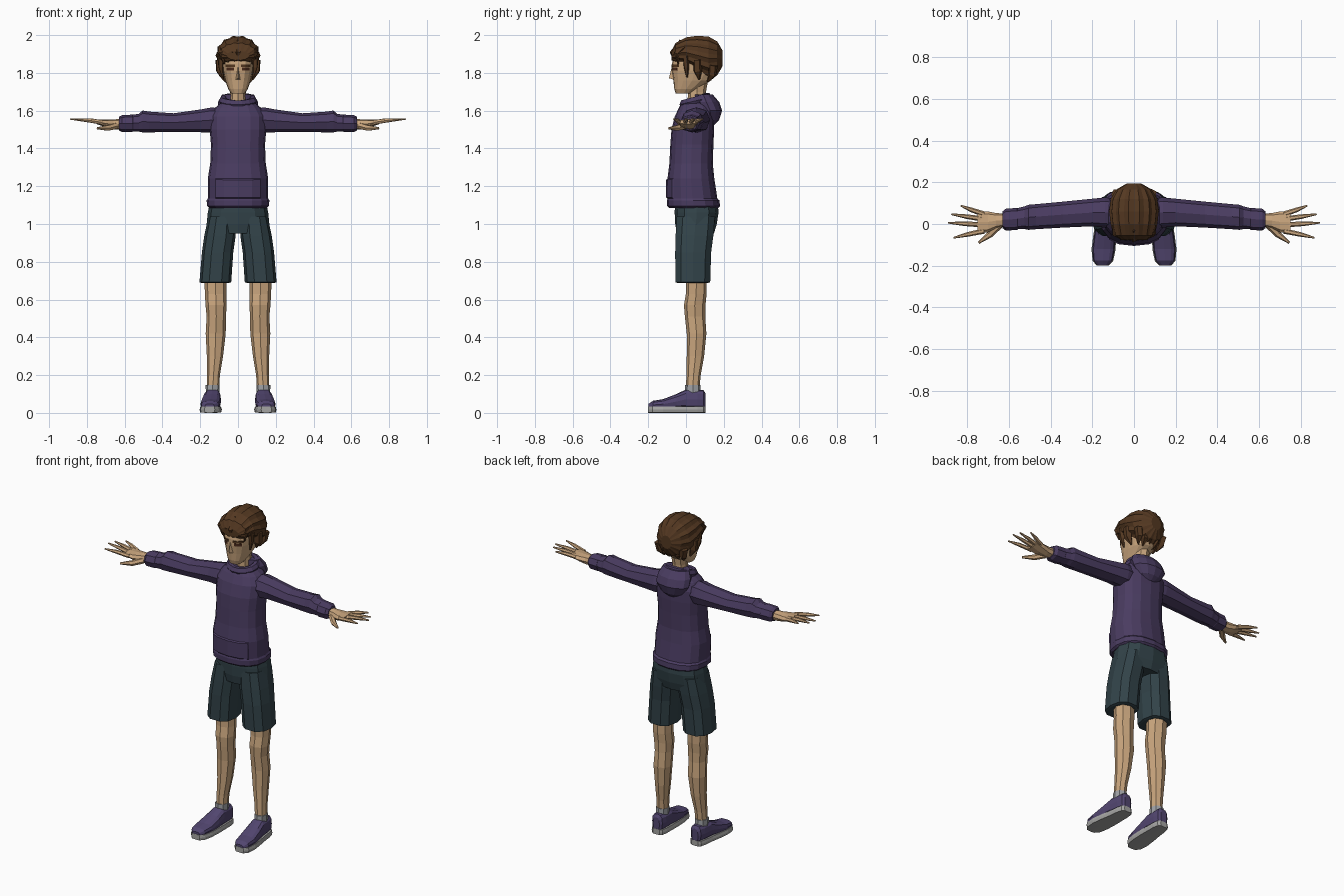
import bpy, bmesh, math
from mathutils import Vector
from mathutils.bvhtree import BVHTree


def paint(name, r, g, b):
    m = bpy.data.materials.new(name)
    m.diffuse_color = [(c / 255 / 12.92 if c < 10 else ((c / 255 + .055) / 1.055) ** 2.4) for c in (r, g, b)] + [1]
    return m


SKIN = paint("skin", 202, 166, 126)
HOODIE = paint("purple cloth", 74, 60, 97)
SHORTS = paint("slate cloth", 50, 67, 73)
HAIR = paint("brown hair", 84, 56, 33)
SHOE = paint("shoe purple", 82, 70, 112)
SOLE = paint("sole grey", 165, 165, 163)
SOCK = paint("sock grey", 160, 162, 166)
EYE = paint("eye brown", 74, 42, 28)


def finish(bm, name, mat, mirror=False):
    bmesh.ops.recalc_face_normals(bm, faces=bm.faces)
    me = bpy.data.meshes.new(name)
    bm.to_mesh(me)
    bm.free()
    me.materials.append(mat)
    ob = bpy.data.objects.new(name, me)
    bpy.context.collection.objects.link(ob)
    if mirror:
        ob.modifiers.new("mirror", 'MIRROR').use_mirror_merge = False
    return ob


def skin_rings(bm, rings):
    rows = [[bm.verts.new(p) for p in ring] for ring in rings]
    n = len(rows[0])
    for a, b in zip(rows, rows[1:]):
        for i in range(n):
            bm.faces.new((a[i], a[(i + 1) % n], b[(i + 1) % n], b[i]))
    bm.faces.new(rows[0])
    bm.faces.new(rows[-1][::-1])


def loft(axis, rings, n=10, e=2.0, ridge=1.0):
    """Rings are (position on axis, two centres, two radii); e squares the section."""
    bm = bmesh.new()
    out = []
    for p, c1, c2, r1, r2 in rings:
        ring = []
        for i in range(n):
            t = 2 * math.pi * i / n
            k = ridge if i % 2 else 1.0
            c, s = math.cos(t), math.sin(t)
            u = c1 + k * r1 * math.copysign(abs(c) ** (2 / e), c)
            v = c2 + k * r2 * math.copysign(abs(s) ** (2 / e), s)
            ring.append({'x': (p, u, v), 'y': (u, p, v), 'z': (u, v, p)}[axis])
        out.append(ring)
    skin_rings(bm, out)
    return bm


def tube(name, pts, radii, mat, mirror=False, n=6):
    pts = [Vector(p) for p in pts]
    out = []
    for i, (p, r) in enumerate(zip(pts, radii)):
        d = pts[min(i + 1, len(pts) - 1)] - pts[max(i - 1, 0)]
        q = d.to_track_quat('Z', 'Y')
        out.append([p + q @ Vector((r * math.cos(2 * math.pi * k / n), r * math.sin(2 * math.pi * k / n), 0))
                    for k in range(n)])
    bm = bmesh.new()
    skin_rings(bm, out)
    return finish(bm, name, mat, mirror)


# Hoodie body with a raised front pocket
bm = loft('z', [(1.085, 0, .04, .152, .13), (1.095, 0, .04, .164, .14), (1.125, 0, .038, .166, .139),
                (1.135, 0, .034, .160, .132), (1.24, 0, .026, .160, .124), (1.32, 0, .027, .147, .115),
                (1.42, 0, .031, .143, .114), (1.50, 0, .036, .150, .113), (1.57, 0, .045, .150, .104),
                (1.615, 0, .05, .122, .088), (1.65, 0, .052, .08, .07)], n=16, e=2.4)
bm.normal_update()
pocket = [f for f in bm.faces if 1.14 < f.calc_center_median().z < 1.24
          and f.calc_center_median().y < -.05 and abs(f.calc_center_median().x) < .12]
bmesh.ops.recalc_face_normals(bm, faces=bm.faces)
bmesh.ops.inset_region(bm, faces=pocket, thickness=.006, depth=.007)
finish(bm, "hoodie_body", HOODIE)

# Hood pouch hanging behind, and the tilted collar roll
finish(loft('z', [(1.525, 0, .125, .035, .025), (1.55, 0, .13, .075, .045), (1.60, 0, .128, .108, .063),
                  (1.645, 0, .108, .106, .068), (1.685, 0, .092, .085, .05)], n=12), "hood", HOODIE)
bm = bmesh.new()
segs = 14
rows = []
for i in range(segs):
    t = 2 * math.pi * i / segs
    rows.append([bm.verts.new(((.08 + .021 * math.cos(a)) * math.cos(t),
                               .05 + (.066 + .021 * math.cos(a)) * math.sin(t),
                               1.652 + .02 * math.sin(t) + .026 * math.sin(a)))
                 for a in [2 * math.pi * k / 6 for k in range(6)]])
for i in range(segs):
    a, b = rows[i], rows[(i + 1) % segs]
    for k in range(6):
        bm.faces.new((a[k], b[k], b[(k + 1) % 6], a[(k + 1) % 6]))
finish(bm, "collar", HOODIE)

# Sleeves and cuffs
finish(loft('x', [(.07, .05, 1.55, .07, .06), (.14, .055, 1.55, .072, .067), (.20, .055, 1.546, .066, .060),
                  (.34, .045, 1.537, .062, .049), (.47, .035, 1.54, .060, .055), (.505, .032, 1.543, .060, .058),
                  (.525, .03, 1.536, .054, .047), (.57, .024, 1.533, .049, .044)], n=8, e=2.3),
       "sleeves", HOODIE, True)
finish(loft('x', [(.55, .024, 1.533, .045, .040), (.56, .024, 1.533, .053, .046), (.615, .021, 1.532, .052, .044),
                  (.63, .02, 1.531, .040, .036)], n=8, e=2.3), "cuffs", HOODIE, True)

# Hands
finish(loft('x', [(.61, .02, 1.528, .030, .028), (.66, .016, 1.528, .036, .026), (.70, .010, 1.532, .050, .020),
                  (.75, .008, 1.541, .054, .012)], n=8, e=2.4), "palms", SKIN, True)
for name, y0, x1, y1 in (("little", .048, .83, .088), ("ring", .024, .875, .047),
                         ("middle", -.004, .89, .006), ("index", -.034, .865, -.066)):
    tube(name + "_fingers", [(.72, y0, 1.538), ((.73 + x1) / 2, (y0 + y1) / 2, 1.550), (x1, y1, 1.556)],
         (.013, .011, .004), SKIN, True)
tube("thumbs", [(.645, -.005, 1.52), (.69, -.05, 1.508), (.745, -.09, 1.507)], (.018, .016, .006), SKIN, True)

# Shorts
finish(loft('z', [(.95, 0, .05, .155, .098), (1.0, 0, .053, .166, .110), (1.06, 0, .056, .160, .116),
                  (1.12, 0, .055, .148, .113)], n=12, e=2.4), "shorts_seat", SHORTS)
finish(loft('z', [(.688, .12, .036, .072, .085), (.692, .12, .036, .084, .096), (.85, .108, .038, .083, .099),
                  (.94, .095, .045, .083, .104), (1.04, .085, .052, .072, .105)], n=10, e=2.5),
       "shorts_legs", SHORTS, True)

# Legs and socks
finish(loft('z', [(.12, .133, .035, .033, .035), (.20, .130, .040, .034, .038), (.30, .122, .050, .043, .046),
                  (.42, .118, .056, .053, .052), (.51, .115, .048, .051, .054), (.57, .116, .046, .056, .057),
                  (.63, .118, .054, .057, .055), (.74, .120, .055, .060, .055)], n=8, e=2.2), "legs", SKIN, True)
finish(loft('z', [(.07, .134, .036, .036, .042), (.148, .134, .036, .037, .040)], n=8, e=2.2), "socks", SOCK, True)

# Shoes: y, centre x, half width, top height
foot = [(-.198, .150, .026, .048), (-.175, .149, .047, .064), (-.12, .146, .055, .073), (-.05, .140, .052, .100),
        (0, .136, .047, .124), (.06, .133, .043, .122), (.092, .132, .036, .122), (.102, .132, .022, .105)]
finish(loft('y', [(y, x, (.02 + h) / 2, w * .97, (h - .02) / 2) for y, x, w, h in foot], n=12, e=2.8),
       "shoe_uppers", SHOE, True)
finish(loft('y', [(y * 1.01, x, .017, w * 1.05, .017) for y, x, w, h in foot], n=8, e=9), "shoe_soles", SOLE, True)

# Neck and head
finish(loft('z', [(1.62, 0, .06, .045, .052), (1.70, 0, .058, .041, .048), (1.78, 0, .065, .046, .055)], n=8),
       "neck", SKIN)
bm = loft('z', [(1.69, 0, -.014, .036, .040), (1.715, 0, .002, .052, .064), (1.76, 0, .033, .068, .100),
                (1.81, 0, .046, .080, .120), (1.85, 0, .052, .085, .126), (1.89, 0, .058, .084, .124),
                (1.94, 0, .062, .068, .098)], n=16, e=2.5)
surface = BVHTree.FromBMesh(bm)
finish(bm, "head", SKIN)


def face_patch(name, x0, x1, z0, z1, mat, lift=.004):
    """Thin plate draped over the front of the head."""
    bm = bmesh.new()
    grid = []
    for i in range(5):
        col = []
        for z in (z0, z1):
            x = x0 + (x1 - x0) * i / 4
            hit = surface.ray_cast(Vector((x, -1, z)), Vector((0, 1, 0)))[0]
            col += [bm.verts.new((x, hit.y - lift, z)), bm.verts.new((x, hit.y + .003, z))]
        grid.append(col)
    for a, b in zip(grid, grid[1:]):
        for j, k in ((0, 2), (2, 3), (3, 1), (1, 0)):
            bm.faces.new((a[j], a[k], b[k], b[j]))
    for c in (grid[0], grid[-1]):
        bm.faces.new((c[0], c[1], c[3], c[2]))
    finish(bm, name, mat, True)


face_patch("eyebrows", .016, .066, 1.832, 1.844, HAIR, .006)
face_patch("eyes", .022, .060, 1.812, 1.828, EYE, .002)

# Nose wedge
bm = bmesh.new()
for p in ((0, -.076, 1.83), (0, -.090, 1.772), (.014, -.062, 1.763), (-.014, -.062, 1.763),
          (.008, -.06, 1.83), (-.008, -.06, 1.83)):
    bm.verts.new(p)
bmesh.ops.convex_hull(bm, input=bm.verts)
finish(bm, "nose", SKIN)

# Hair: ridged cap with locks running front to back
finish(loft('y', [(-.076, 0, 1.892, .062, .026), (-.055, 0, 1.905, .098, .055), (0, 0, 1.908, .112, .082),
                  (.06, 0, 1.893, .119, .106), (.12, 0, 1.877, .112, .118), (.165, 0, 1.877, .085, .092),
                  (.194, 0, 1.877, .035, .042)], n=28, ridge=.93), "hair_cap", HAIR)
for i in range(7):
    x = (i - 3) * .029
    side = abs(i - 3) * .008
    tube(f"fringe_lock_{i + 1}", [(x * .85, -.066 + side, 1.858 - side / 2), (x, -.070 + side, 1.905),
                                  (x * 1.15, -.03 + side, 1.974 - 1.4 * side)], (.004, .018, .004), HAIR, n=5)
for i in range(5):
    x = (i - 2) * .036
    tube(f"nape_lock_{i + 1}", [(x * 1.2, .145, 1.84), (x * 1.1, .138, 1.79), (x * .9, .115, 1.752)],
         (.024, .022, .004), HAIR, n=5)
tube("sideburns", [(.092, .0, 1.89), (.09, .002, 1.83), (.080, .006, 1.775)], (.018, .015, .004), HAIR, True, 5)
tube("side_locks", [(.098, .06, 1.87), (.094, .062, 1.81), (.078, .07, 1.765)], (.024, .024, .005), HAIR, True, 5)
